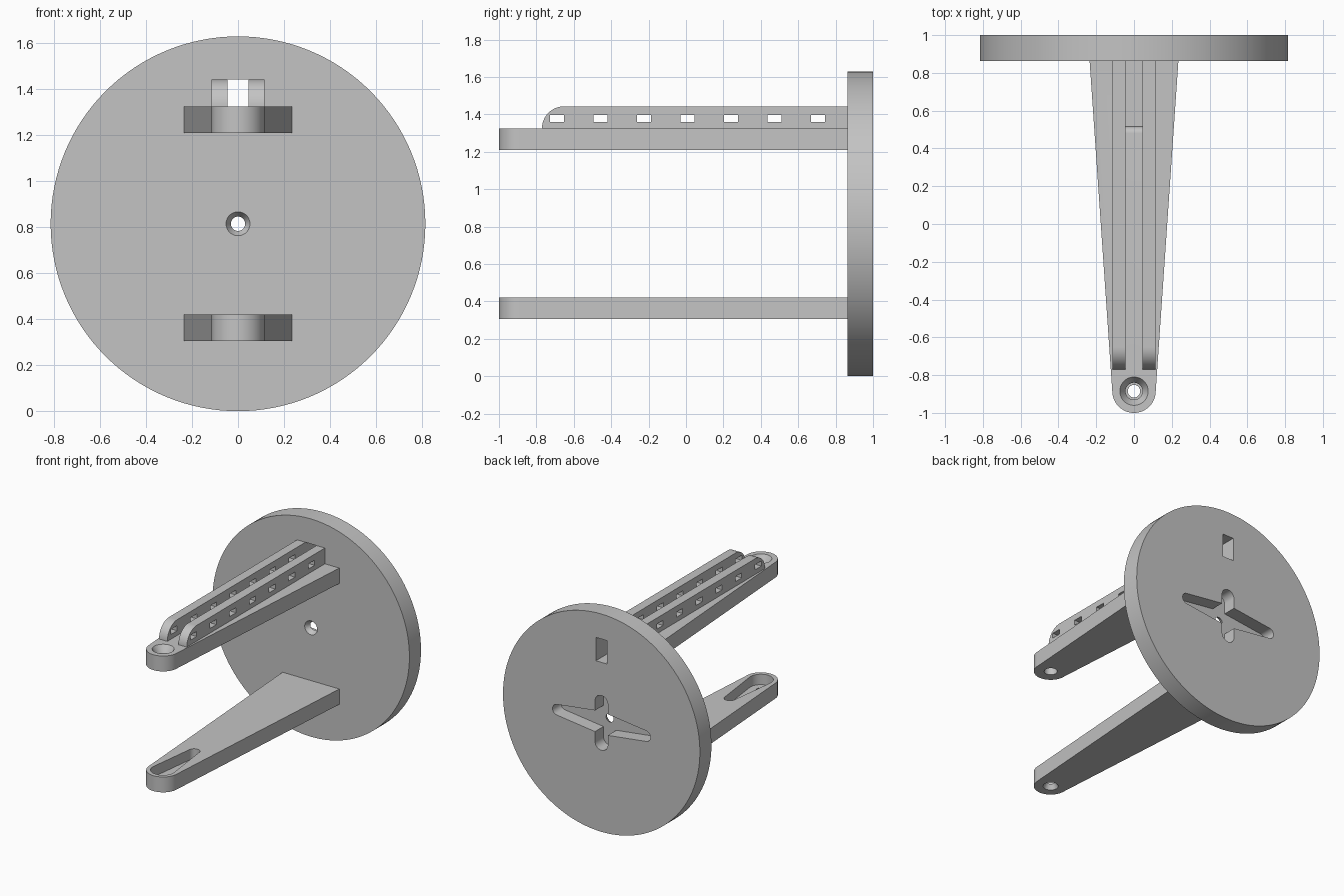
import bpy, bmesh, math
from math import sin, cos, pi

if "Cube" in bpy.data.objects:
    bpy.data.objects.remove(bpy.data.objects["Cube"])

GREY = (0.55, 0.55, 0.55, 1)
grey = bpy.data.materials.new("plain grey")
grey.use_nodes = True
grey.diffuse_color = GREY
grey.node_tree.nodes["Principled BSDF"].inputs["Base Color"].default_value = GREY

MID = 0.815       # disc centre height and radius
TIP = -0.885      # y of the arm end holes
FRONT = 0.863     # y of the disc front face
THICK = 0.115     # arm thickness
LOW, HIGH = 0.305, 1.21   # undersides of the two arms
TOP = HIGH + THICK
RAIL_TOP = 1.443


def arc(cx, cy, r, a0, a1, n=24):
    return [(cx + r * cos(a0 + (a1 - a0) * i / n),
             cy + r * sin(a0 + (a1 - a0) * i / n)) for i in range(n + 1)]


def circle(cx, cy, r, n=48):
    return arc(cx, cy, r, 0, 2 * pi, n)[:-1]


def horn(cx, cy, r0, r1, length, heading):
    """Outline of a tapered bar with round ends."""
    a = math.acos((r0 - r1) / length)
    ex, ey = cx + length * cos(heading), cy + length * sin(heading)
    return (arc(ex, ey, r1, heading - a, heading + a)
            + arc(cx, cy, r0, heading + a, heading + 2 * pi - a))


def place(axis, p, d):
    u, v = p
    return {"x": (d, u, v), "y": (u, d, v), "z": (u, v, d)}[axis]


def loft(name, axis, bottom, top, d0, d1):
    """Solid between two matching outlines at depths d0 and d1 along an axis."""
    bm = bmesh.new()
    a = [bm.verts.new(place(axis, p, d0)) for p in bottom]
    b = [bm.verts.new(place(axis, p, d1)) for p in top]
    bm.faces.new(a)
    bm.faces.new(b)
    for i in range(len(a)):
        j = (i + 1) % len(a)
        bm.faces.new((a[i], a[j], b[j], b[i]))
    bmesh.ops.recalc_face_normals(bm, faces=bm.faces)
    mesh = bpy.data.meshes.new(name)
    bm.to_mesh(mesh)
    bm.free()
    mesh.materials.append(grey)
    obj = bpy.data.objects.new(name, mesh)
    bpy.context.collection.objects.link(obj)
    return obj


def prism(name, axis, outline, d0, d1):
    return loft(name, axis, outline, outline, d0, d1)


def activate(obj):
    bpy.ops.object.select_all(action="DESELECT")
    obj.select_set(True)
    bpy.context.view_layer.objects.active = obj


def cut(obj, *cutters):
    activate(obj)
    for c in cutters:
        c.hide_render = True
        mod = obj.modifiers.new("cut", "BOOLEAN")
        mod.operation, mod.solver, mod.object = "DIFFERENCE", "EXACT", c
        bpy.ops.object.modifier_apply(modifier=mod.name)
        bpy.data.objects.remove(c)


def rect(u0, u1, v0, v1):
    return [(u0, v0), (u1, v0), (u1, v1), (u0, v1)]


def cone(axis, cx, cy, r0, r1, d0, d1):
    return loft("cone_cutter", axis, circle(cx, cy, r0), circle(cx, cy, r1), d0, d1)


def channel():
    # cable channel: rounded lip, then a lower floor running out through the disc
    lip = arc(0.48, TOP - 0.035, 0.035, pi / 2, 0, 8)
    side = lip + [(0.515, 1.268), (1.1, 1.268), (1.1, RAIL_TOP), (0.48, RAIL_TOP)]
    return prism("channel_cutter", "x", side, -0.046, 0.046)


# Round base disc with cross-shaped recess, countersunk centre hole and cable slot
disc = prism("base_disc", "y", circle(0, MID, MID, 128), FRONT, 1)
cut(disc,
    prism("recess", "y", horn(0, MID, 0.085, 0.04, 0.365, 0), 0.9, 1.1),
    prism("recess", "y", horn(0, MID, 0.085, 0.04, 0.365, pi), 0.9, 1.1),
    prism("recess", "y", horn(0, MID - 0.152, 0.053, 0.053, 0.304, pi / 2), 0.9, 1.1),
    cone("y", 0, MID, 0.052, 0.03, FRONT, 0.902),
    channel())

# Tapered arms with round ends
arm_outline = arc(0, TIP, 0.115, pi, 2 * pi, 32) + [(0.235, FRONT), (-0.235, FRONT)]
lower_arm = prism("lower_arm", "z", arm_outline, LOW, LOW + THICK)
cut(lower_arm,
    prism("recess", "z", horn(0, TIP, 0.085, 0.04, 0.365, pi / 2), LOW + 0.037, 0.6),
    cone("z", 0, TIP, 0.052, 0.032, LOW, LOW + 0.039))

upper_arm = prism("upper_arm", "z", arm_outline, HIGH, TOP)
cut(upper_arm,
    prism("bore", "z", circle(0, TIP, 0.045), 1.1, 1.4),
    cone("z", 0, TIP, 0.045, 0.075, TOP - 0.05, TOP),
    channel())

# Pair of rails with rounded fronts and a row of tie slots
height = RAIL_TOP - TOP
rail_side = ([(FRONT, TOP)] + [(FRONT, RAIL_TOP)]
             + arc(-0.77 + height, TOP, height, pi / 2, pi, 16))
rails = [disc, lower_arm, upper_arm]
for label, s in (("left", 1), ("right", -1)):
    rail = prism(label + "_rail", "x", rail_side, s * 0.046, s * 0.115)
    for i in range(7):
        y = -0.69 + 0.2325 * i
        cut(rail, prism("tie_slot", "x", rect(y - 0.037, y + 0.037, 1.36, 1.398), -0.3, 0.3))
    rails.append(rail)

for part in rails:
    activate(part)
    bpy.ops.object.shade_smooth_by_angle(angle=math.radians(30))
